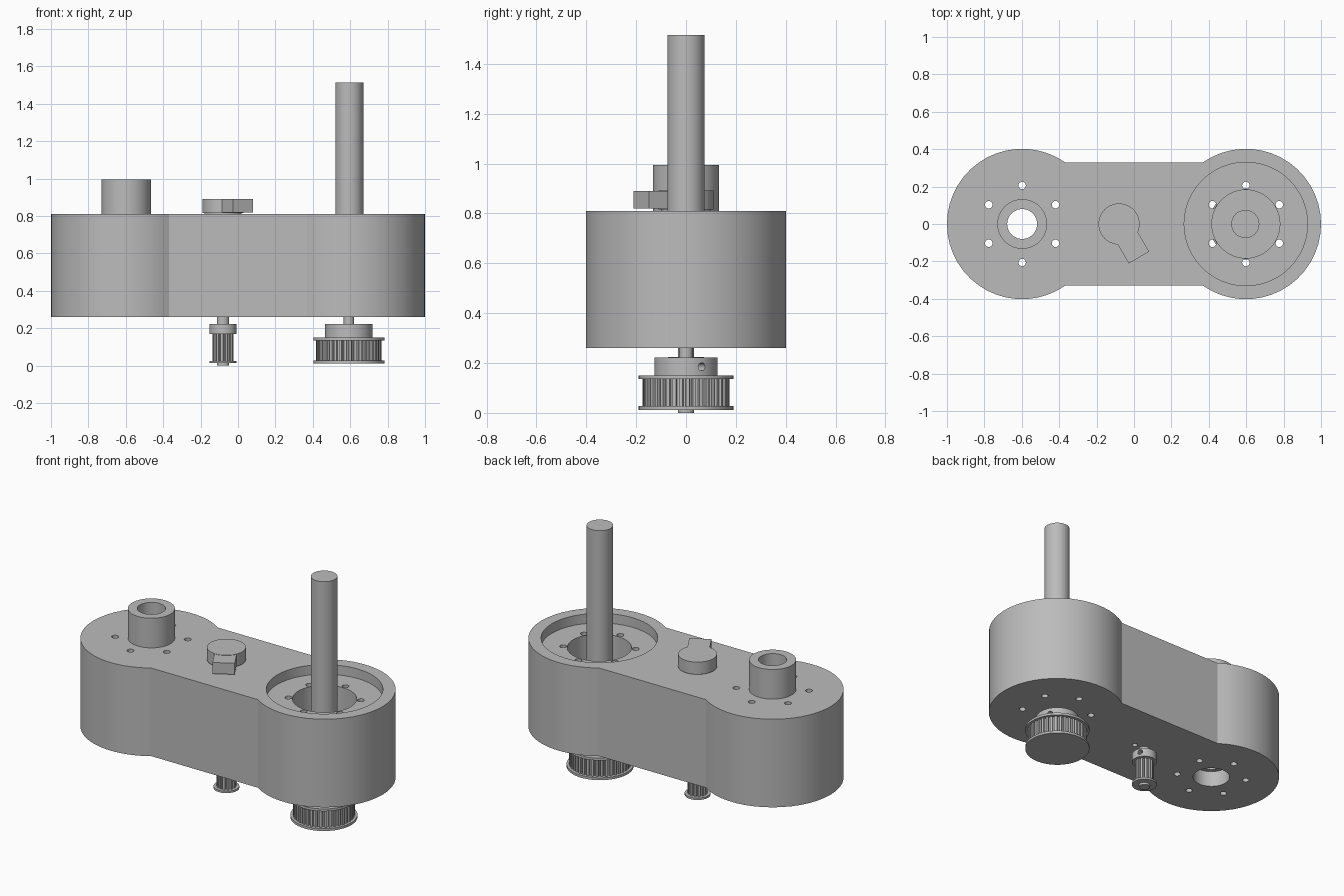
import bpy
import bmesh
from math import cos, sin, pi, radians, asin
from mathutils import Vector

cube = bpy.data.objects.get("Cube")
if cube:
    bpy.data.objects.remove(cube)

grey = bpy.data.materials.new("plain grey")
grey.use_nodes = True
colour = (0.5, 0.5, 0.5, 1)
grey.diffuse_color = colour
grey.node_tree.nodes["Principled BSDF"].inputs["Base Color"].default_value = colour

LUG_X, LUG_R, WEB_Y = 0.598, 0.402, 0.33
BASE_Z, TOP_Z = 0.26, 0.81
KNOB_X = -0.08


def ring(x, y, r, n=48, start=0.0, sweep=2 * pi):
    """Points on a circle, or on an arc when sweep is partial."""
    steps = n if sweep == 2 * pi else n + 1
    return [(x + r * cos(start + sweep * i / n), y + r * sin(start + sweep * i / n))
            for i in range(steps)]


def prism(name, outline, z0, z1):
    """Extrude a flat outline from z0 to z1."""
    bm = bmesh.new()
    face = bm.faces.new([bm.verts.new((x, y, z0)) for x, y in outline])
    top = bmesh.ops.extrude_face_region(bm, geom=[face])["geom"]
    bmesh.ops.translate(bm, vec=(0, 0, z1 - z0),
                        verts=[v for v in top if isinstance(v, bmesh.types.BMVert)])
    bmesh.ops.recalc_face_normals(bm, faces=bm.faces)
    mesh = bpy.data.meshes.new(name)
    bm.to_mesh(mesh)
    bm.free()
    mesh.materials.append(grey)
    obj = bpy.data.objects.new(name, mesh)
    bpy.context.scene.collection.objects.link(obj)
    return obj


def disc(name, x, r, z0, z1, n=48):
    return prism(name, ring(x, 0, r, n), z0, z1)


def combine(target, tool, operation):
    """Apply a boolean and discard the tool."""
    tool.hide_render = True
    mod = target.modifiers.new("bool", "BOOLEAN")
    mod.operation, mod.object, mod.solver = operation, tool, "EXACT"
    bpy.context.view_layer.update()
    bpy.context.view_layer.objects.active = target
    bpy.ops.object.modifier_apply(modifier=mod.name)
    bpy.data.objects.remove(tool)


def cut(target, x, y, r, z0, z1, n=48):
    combine(target, prism("cutter", ring(x, y, r, n), z0, z1), "DIFFERENCE")


# Housing: two round lugs joined by a straight web
neck = asin(WEB_Y / LUG_R)
sweep = 2 * (pi - neck)
outline = (ring(LUG_X, 0, LUG_R, 32, neck - pi, sweep)
           + ring(-LUG_X, 0, LUG_R, 32, neck, sweep))
# The first arc must run around the +x side
outline = (ring(LUG_X, 0, LUG_R, 32, -(pi - neck), sweep)
           + ring(-LUG_X, 0, LUG_R, 32, neck, sweep))
housing = prism("housing", outline, BASE_Z, TOP_Z)

# Raised collar on the first lug, bored through and counterbored below
combine(housing, disc("collar", -LUG_X, 0.133, TOP_Z - 0.1, 0.995), "UNION")
cut(housing, -LUG_X, 0, 0.08, 0, 1.2)
cut(housing, -LUG_X, 0, 0.108, 0, BASE_Z + 0.1)

# Recess and motor cavity on the second lug
cut(housing, LUG_X, 0, 0.33, TOP_Z - 0.06, 1)
cut(housing, LUG_X, 0, 0.182, BASE_Z + 0.06, 1)

# Screw holes around each lug, and beside the small pulley
for lug in (-LUG_X, LUG_X):
    for x, y in ring(lug, 0, 0.206, 6, pi / 6):
        cut(housing, x, y, 0.02, 0, 1.2, 16)
for side in (-1, 1):
    cut(housing, KNOB_X + side * 0.075, 0, 0.016, 0, BASE_Z + 0.06, 16)

# Output shaft and its thinner lower end
disc("output_shaft", LUG_X - 0.003, 0.075, BASE_Z + 0.05, 1.515)
disc("output_shaft_end", LUG_X - 0.005, 0.028, 0.1, BASE_Z + 0.07, 24)

# Knob with an angled pointer
disc("knob_neck", KNOB_X, 0.1, TOP_Z - 0.01, 0.83)
knob = disc("knob", KNOB_X, 0.11, 0.815, 0.892)
along = Vector((cos(radians(-60)), sin(radians(-60))))
across = Vector((-along.y, along.x)) * 0.063
centre = Vector((KNOB_X, 0.005))
tip = centre + along * 0.213
pointer = prism("pointer", [centre - across, tip - across, tip + across, centre + across],
                0.82, 0.89)
combine(knob, pointer, "UNION")


def pulley(name, x, teeth, tooth_r, groove, flange_r, flanges, hub):
    """Toothed pulley: grooved barrel, thin flanges and a hub with a set-screw hole."""
    step = 2 * pi / teeth
    profile = []
    for i in range(teeth):
        for part, r in ((0, tooth_r), (0.5, tooth_r), (0.6, tooth_r - groove),
                        (0.9, tooth_r - groove)):
            a = (i + part) * step
            profile.append((x + r * cos(a), r * sin(a)))
    prism(name + "_teeth", profile, flanges[0][0] + 0.004, flanges[-1][1] - 0.004)
    for i, (z0, z1) in enumerate(flanges):
        disc(f"{name}_flange_{i + 1}", x, flange_r, z0, z1)
    r, z0, z1 = hub
    body = disc(name + "_hub", x, r, z0, z1)
    # Radial set-screw hole
    drill = prism("cutter", ring(0, 0, 0.016, 16), 0.035, 0.2)
    a = radians(30)
    drill.rotation_euler = (0, pi / 2, a)
    drill.location = (x, 0, (z0 + z1) / 2)
    combine(body, drill, "DIFFERENCE")


pulley("large_pulley", LUG_X - 0.005, 40, 0.175, 0.012, 0.19,
       [(0.012, 0.027), (0.135, 0.15)], (0.127, 0.148, 0.222))
pulley("small_pulley", KNOB_X, 14, 0.056, 0.012, 0.073,
       [(0.014, 0.026), (0.17, 0.182)], (0.073, 0.178, 0.224))
disc("small_pulley_shaft", KNOB_X, 0.033, 0, BASE_Z + 0.01, 24)

# Smooth the round walls, keep corners crisp
bpy.ops.object.select_all(action="DESELECT")
for obj in bpy.context.scene.objects:
    if obj.type == "MESH":
        obj.select_set(True)
        bpy.context.view_layer.objects.active = obj
bpy.ops.object.shade_smooth_by_angle(angle=radians(30))
